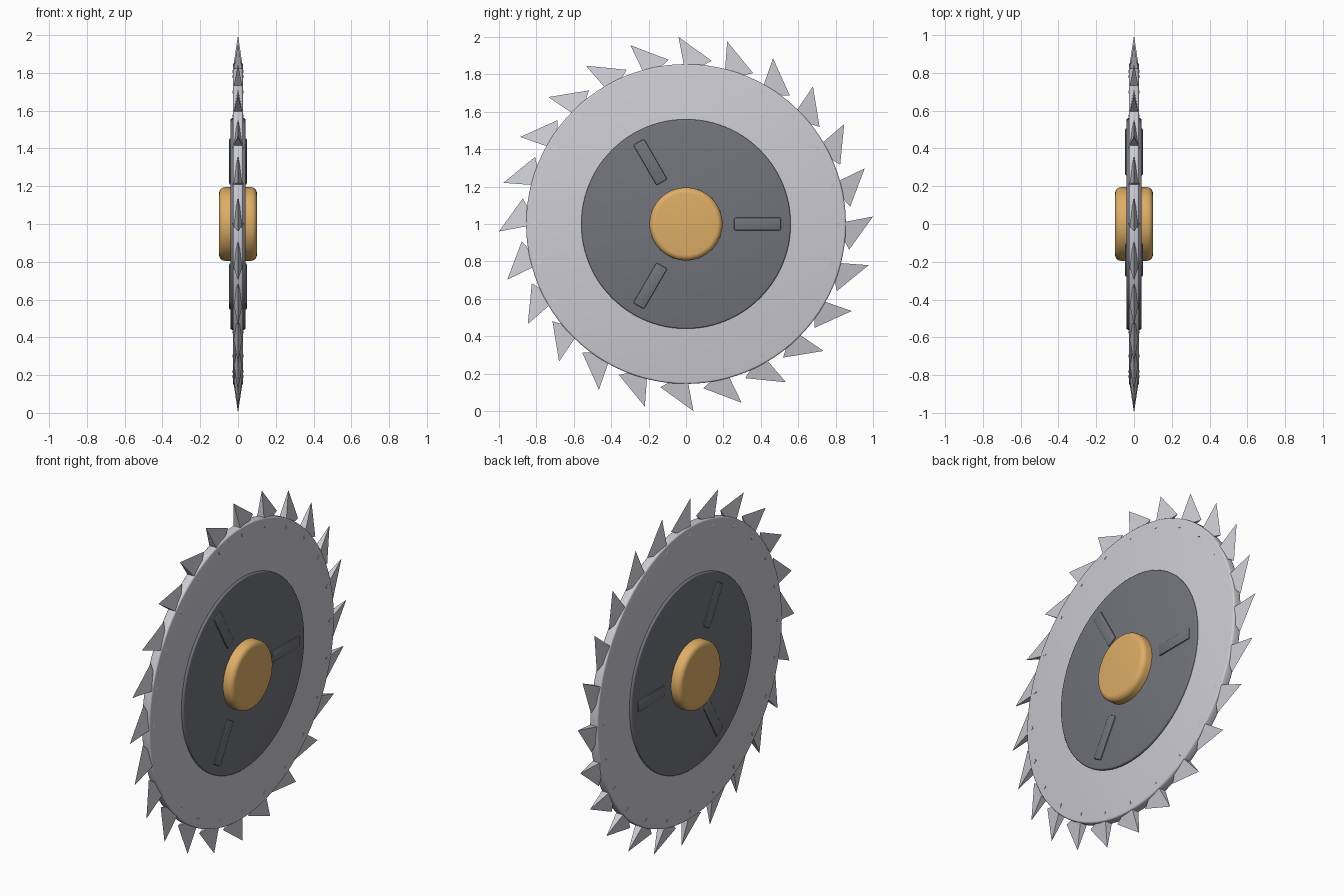
import bpy, bmesh, math
from mathutils import Vector, Matrix

if "Cube" in bpy.data.objects:
    bpy.data.objects.remove(bpy.data.objects["Cube"])

CENTRE = Vector((0, 0, 1))


def material(name, rgb):
    m = bpy.data.materials.new(name)
    m.diffuse_color = (*rgb, 1)
    m.use_nodes = True
    m.node_tree.nodes["Principled BSDF"].inputs["Base Color"].default_value = m.diffuse_color
    return m


steel = material("light steel", (0.60, 0.60, 0.65))
dark = material("dark steel", (0.17, 0.175, 0.20))
brass = material("brass", (0.73, 0.42, 0.135))


def disc(name, radius, half, bevel, mat, segs=3, sides=96):
    # lathe a rounded-rim profile about the x axis
    prof = [(-half, 0.0)]
    for i in range(segs + 1):
        a = math.pi / 2 * i / segs
        prof.append((-half + bevel * (1 - math.cos(a)), radius - bevel * (1 - math.sin(a))))
    prof += [(-x, r) for x, r in reversed(prof)]
    bm = bmesh.new()
    rings = []
    for x, r in prof[1:-1]:
        rings.append([bm.verts.new((x, r * math.cos(2 * math.pi * k / sides),
                                    r * math.sin(2 * math.pi * k / sides))) for k in range(sides)])
    for a, b in zip(rings, rings[1:]):
        for k in range(sides):
            n = (k + 1) % sides
            bm.faces.new((a[k], a[n], b[n], b[k]))
    bm.faces.new(rings[0])
    bm.faces.new(rings[-1])
    return finish(name, bm, mat, smooth=True)


def finish(name, bm, mat, smooth=False):
    bmesh.ops.recalc_face_normals(bm, faces=bm.faces)
    me = bpy.data.meshes.new(name)
    bm.to_mesh(me)
    bm.free()
    me.materials.append(mat)
    ob = bpy.data.objects.new(name, me)
    ob.location = CENTRE
    bpy.context.collection.objects.link(ob)
    if smooth:
        bpy.ops.object.select_all(action='DESELECT')
        ob.select_set(True)
        bpy.context.view_layer.objects.active = ob
        bpy.ops.object.shade_smooth_by_angle(angle=math.radians(35))
    return ob


# Stacked discs
disc("blade", 0.855, 0.026, 0.010, steel)
disc("clamp_plate", 0.56, 0.040, 0.008, dark)
disc("hub", 0.195, 0.10, 0.03, brass, segs=5, sides=64)

# Teeth: leaning three-sided spikes around the rim
bm = bmesh.new()
for k in range(24):
    rot = Matrix.Rotation(k * math.pi / 12, 4, 'X')
    tip, front, b1, b2 = [bm.verts.new(rot @ Vector(p)) for p in (
        (0, -0.04, 1.0), (0, 0.138, 0.872), (0.03, -0.002, 0.80), (-0.03, -0.002, 0.80))]
    for f in ((tip, front, b1), (tip, b2, front), (tip, b1, b2), (front, b2, b1)):
        bm.faces.new(f)
finish("teeth", bm, steel)

# Three raised bars running through the clamp plate
for k in range(3):
    bm = bmesh.new()
    bmesh.ops.create_cube(bm, size=1)
    bmesh.ops.scale(bm, vec=(0.094, 0.25, 0.068), verts=bm.verts)
    bmesh.ops.bevel(bm, geom=bm.edges[:], offset=0.008, segments=2, profile=0.5, affect='EDGES')
    bmesh.ops.translate(bm, vec=(0, 0.382, 0), verts=bm.verts)
    bmesh.ops.rotate(bm, cent=(0, 0, 0), matrix=Matrix.Rotation(k * 2 * math.pi / 3, 3, 'X'), verts=bm.verts)
    finish(f"clamp_bar_{k + 1}", bm, dark, smooth=True)
